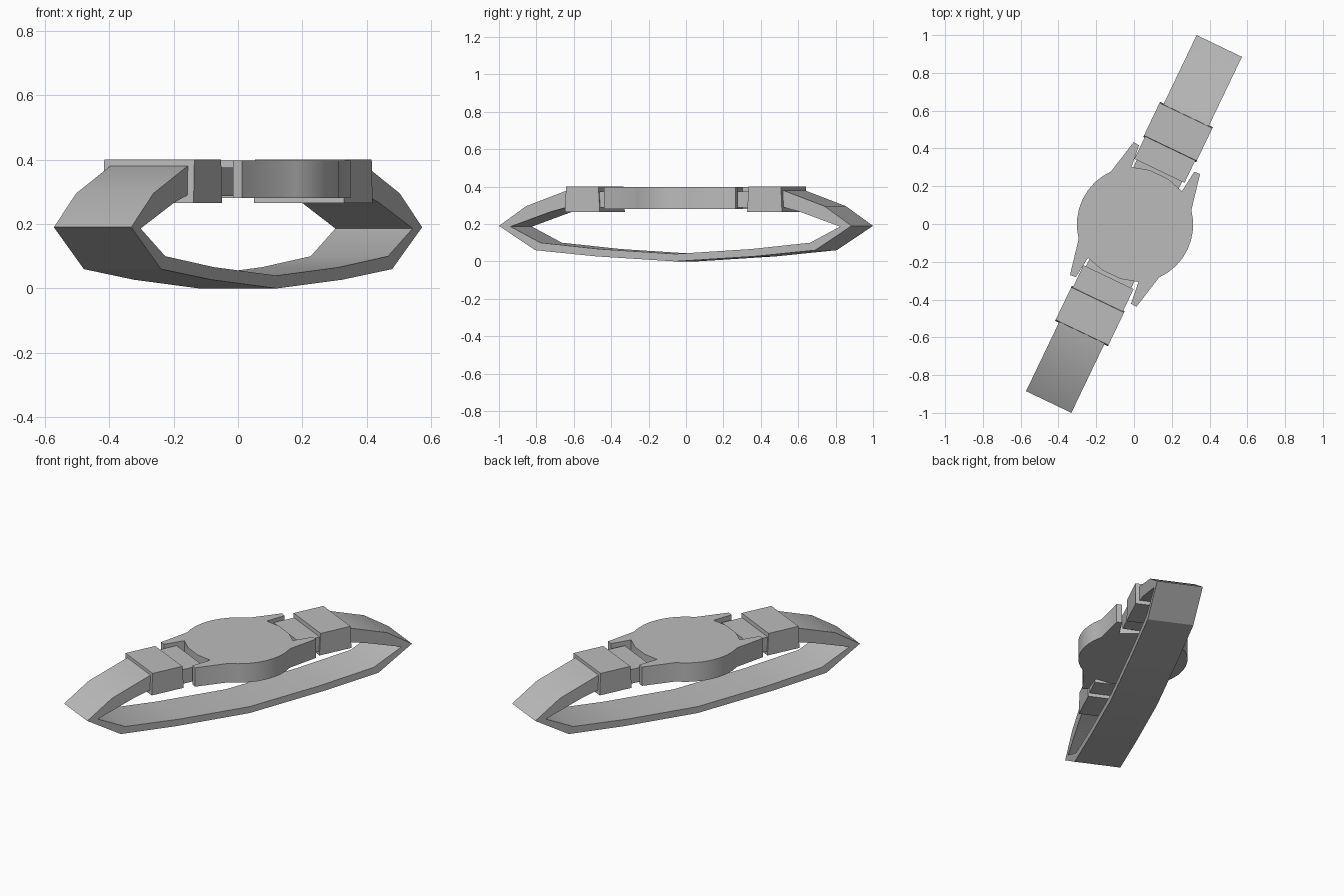
import bpy
import bmesh
from math import radians, sin, cos
from mathutils import Matrix

if "Cube" in bpy.data.objects:
    bpy.data.objects.remove(bpy.data.objects["Cube"], do_unlink=True)

TURN = Matrix.Rotation(radians(-25.6), 4, "Z")

grey = bpy.data.materials.new("plain grey")
grey.use_nodes = True
grey.diffuse_color = (0.5, 0.5, 0.5, 1)
grey.node_tree.nodes["Principled BSDF"].inputs["Base Color"].default_value = (0.5, 0.5, 0.5, 1)


def prism(name, points, offset):
    """Extrude a closed outline of 3D points along an offset, turned to the final heading."""
    bm = bmesh.new()
    face = bm.faces.new([bm.verts.new(p) for p in points])
    new = bmesh.ops.extrude_face_region(bm, geom=[face])["geom"]
    verts = [g for g in new if isinstance(g, bmesh.types.BMVert)]
    bmesh.ops.translate(bm, vec=offset, verts=verts)
    bmesh.ops.recalc_face_normals(bm, faces=bm.faces)
    bm.transform(TURN)
    mesh = bpy.data.meshes.new(name)
    bm.to_mesh(mesh)
    bm.free()
    mesh.materials.append(grey)
    obj = bpy.data.objects.new(name, mesh)
    bpy.context.collection.objects.link(obj)
    bpy.ops.object.select_all(action="DESELECT")
    obj.select_set(True)
    bpy.context.view_layer.objects.active = obj
    bpy.ops.object.shade_smooth_by_angle(angle=radians(25))
    return obj


def side_profile(name, profile, half_width):
    return prism(name, [(-half_width, y, z) for y, z in profile], (2 * half_width, 0, 0))


# Strap: one angular band, open at the top where the case sits
outer = [(0.6, 0.385), (0.64, 0.38), (0.885, 0.295), (1.045, 0.19), (0.83, 0.06), (0.47, 0.027)]
inner = [(0.6, 0.3), (0.74, 0.265), (0.977, 0.186), (0.8, 0.1), (0.45, 0.066)]


def across(half, middle):
    return half + [middle] + [(-y, z) for y, z in reversed(half)]


side_profile("strap", across(outer, (0, 0)) + across(inner, (0, 0.04))[::-1], 0.133)

# Clasp blocks and the lower links joining them to the case
block = [(0.437, 0.265), (0.643, 0.265), (0.637, 0.4), (0.445, 0.4)]
link = [(0.312, 0.287), (0.45, 0.287), (0.45, 0.375), (0.312, 0.375)]
for label, s in (("back", 1), ("front", -1)):
    side_profile(label + "_block", [(s * y, z) for y, z in block], 0.155)
    side_profile(label + "_link", [(s * y, z) for y, z in link], 0.147)

# Case: round sides with four lugs and shallow curved notches
arc = [radians(40 - 10 * i) for i in range(9)]
right = [(0.055, 0.293), (0.148, 0.266), (0.162, 0.387), (0.195, 0.39)]
quarter_end = [(x, -y) for x, y in reversed(right)]
right = right + [(0.308 * cos(a), 0.308 * sin(a)) for a in arc] + quarter_end
outline = right + [(-x, -y) for x, y in right]
prism("watch_case", [(x + 0.006, y, 0.28) for x, y in outline], (0, 0, 0.117))
